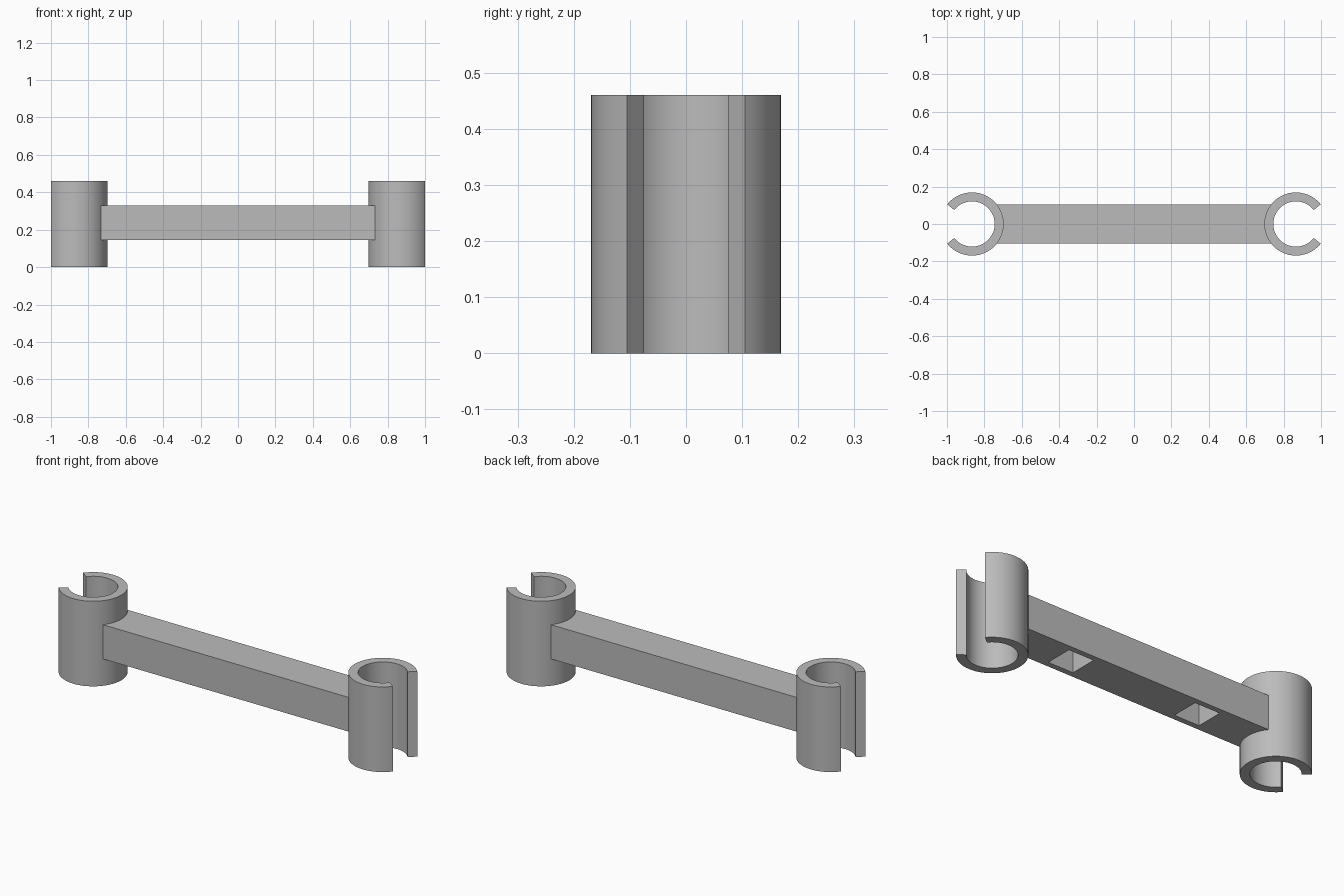
import bpy, bmesh, math

cube = bpy.data.objects.get("Cube")
if cube:
    bpy.data.objects.remove(cube)

HEIGHT = 0.46
CLIP_X, OUTER, INNER = 0.866, 0.169, 0.121
GAP = math.radians(38.3)      # half angle of the clip opening
SEGMENTS = 56

grey = bpy.data.materials.new("plain grey")
grey.use_nodes = True
colour = (0.5, 0.5, 0.5, 1)
grey.diffuse_color = colour
grey.node_tree.nodes["Principled BSDF"].inputs["Base Color"].default_value = colour


def make_object(name, bm):
    bmesh.ops.recalc_face_normals(bm, faces=bm.faces)
    mesh = bpy.data.meshes.new(name)
    bm.to_mesh(mesh)
    bm.free()
    mesh.materials.append(grey)
    obj = bpy.data.objects.new(name, mesh)
    bpy.context.collection.objects.link(obj)
    return obj


def select_only(obj):
    bpy.ops.object.select_all(action='DESELECT')
    obj.select_set(True)
    bpy.context.view_layer.objects.active = obj


def box(name, x0, x1, half_y, z0, z1):
    bm = bmesh.new()
    bmesh.ops.create_cube(bm, size=1)
    for v in bm.verts:
        v.co.x = x1 if v.co.x > 0 else x0
        v.co.y = math.copysign(half_y, v.co.y)
        v.co.z = z1 if v.co.z > 0 else z0
    return make_object(name, bm)


def clip(name, side):
    """C-shaped tube whose opening points outward along x."""
    bm = bmesh.new()
    sweep = 2 * (math.pi - GAP)
    rings = []
    for i in range(SEGMENTS + 1):
        a = GAP + sweep * i / SEGMENTS
        rings.append([bm.verts.new((side * (CLIP_X + r * math.cos(a)), r * math.sin(a), z))
                      for r, z in ((OUTER, 0), (OUTER, HEIGHT), (INNER, HEIGHT), (INNER, 0))])
    for a, b in zip(rings, rings[1:]):
        for k in range(4):
            n = (k + 1) % 4
            bm.faces.new((a[k], a[n], b[n], b[k]))
    bm.faces.new(rings[0])
    bm.faces.new(rings[-1])
    obj = make_object(name, bm)
    select_only(obj)
    bpy.ops.object.shade_smooth_by_angle(angle=math.radians(30))


# Clips at both ends
clip("left_clip", 1)
clip("right_clip", -1)

# Bar whose ends are buried in the clip walls
bar = box("connecting_bar", -0.739, 0.739, 0.105, 0.145, 0.33)

# Square pockets in the underside of the bar
for side in (-1, 1):
    cutter = box("pocket_cutter", side * 0.385 - 0.075, side * 0.385 + 0.075, 0.075, 0.1, 0.29)
    cut = bar.modifiers.new("pocket", 'BOOLEAN')
    cut.operation = 'DIFFERENCE'
    cut.solver = 'EXACT'
    cut.object = cutter
    select_only(bar)
    bpy.ops.object.modifier_apply(modifier=cut.name)
    bpy.data.objects.remove(cutter)
